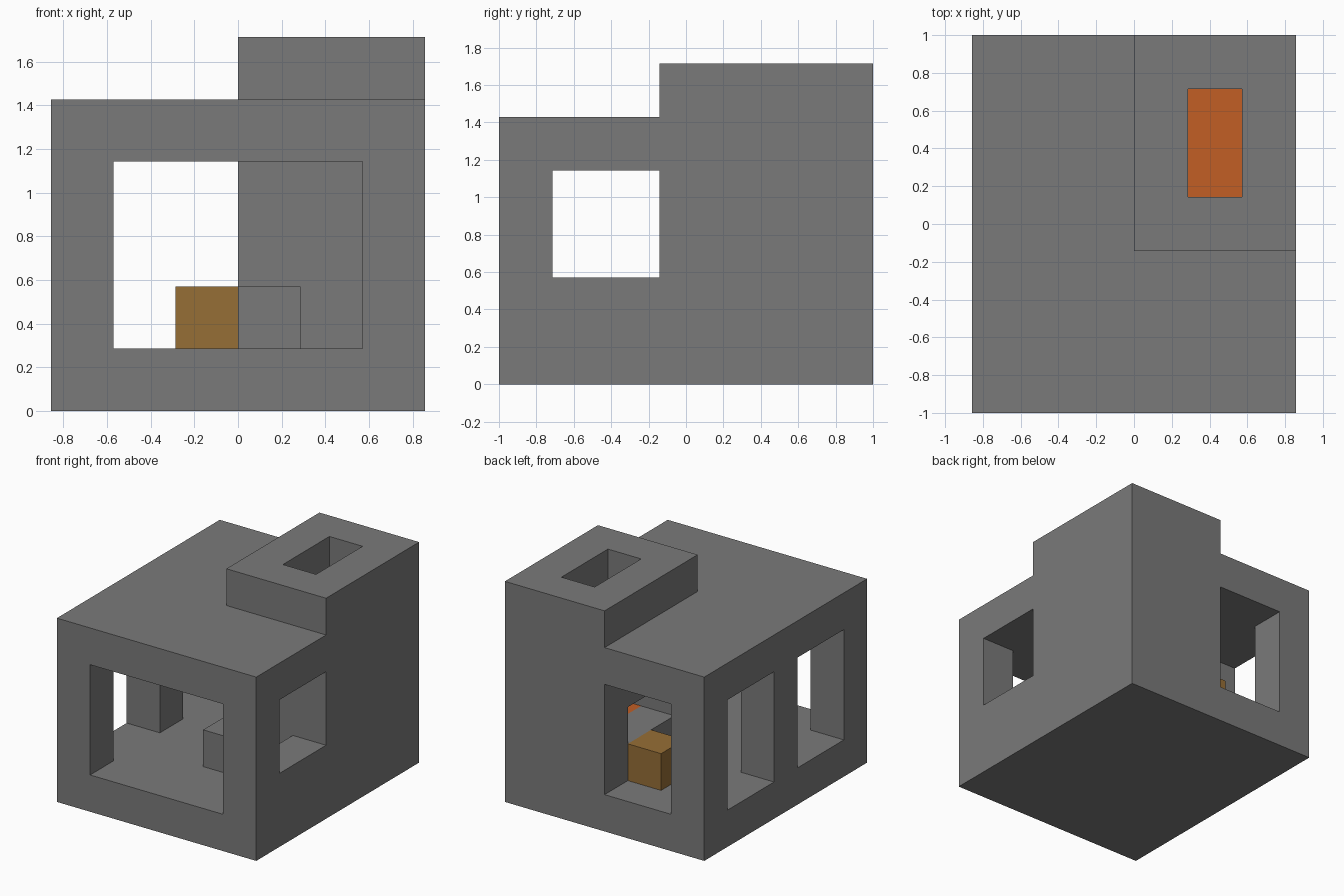
import bpy
import bmesh
import math
from mathutils import Vector

U = 2 / 7          # one building block
NX, NY, NZ = 6, 7, 6

cube = bpy.data.objects.get("Cube")
if cube:
    bpy.data.objects.remove(cube, do_unlink=True)


def make_material(name, rgb):
    mat = bpy.data.materials.new(name)
    mat.use_nodes = True
    color = (*rgb, 1)
    mat.diffuse_color = color
    mat.node_tree.nodes["Principled BSDF"].inputs["Base Color"].default_value = color
    return mat


def cells(x, y, z):
    """All grid cells in a box given as (start, end) pairs."""
    return {(i, j, k) for i in range(*x) for j in range(*y) for k in range(*z)}


def build(name, solid, mat):
    """Skin a set of grid cells with outward faces and merge the flat ones."""
    bm = bmesh.new()
    corners = {}

    def corner(p):
        if p not in corners:
            corners[p] = bm.verts.new(Vector((p[0] - NX / 2, p[1] - NY / 2, p[2])) * U)
        return corners[p]

    for cell in sorted(solid):
        for axis in range(3):
            for side in (0, 1):
                neighbour = list(cell)
                neighbour[axis] += 2 * side - 1
                if tuple(neighbour) in solid:
                    continue
                ring = []
                for b, c in ((0, 0), (1, 0), (1, 1), (0, 1)):
                    p = list(cell)
                    p[axis] += side
                    p[(axis + 1) % 3] += b
                    p[(axis + 2) % 3] += c
                    ring.append(corner(tuple(p)))
                bm.faces.new(ring if side else ring[::-1])
    bmesh.ops.dissolve_limit(bm, angle_limit=math.radians(1),
                             verts=bm.verts[:], edges=bm.edges[:])
    mesh = bpy.data.meshes.new(name)
    bm.to_mesh(mesh)
    bm.free()
    mesh.materials.append(mat)
    obj = bpy.data.objects.new(name, mesh)
    bpy.context.collection.objects.link(obj)


stone = make_material("stone grey", (0.195, 0.195, 0.195))
wood = make_material("wood brown", (0.305, 0.156, 0.037))
glow = make_material("ember orange", (0.539, 0.112, 0.018))

# Hollow house with floor and roof
house = cells((0, 6), (0, 7), (0, 5)) - cells((1, 5), (1, 6), (1, 4))

# Chimney breast rising through the back left corner
house |= cells((3, 6), (3, 7), (1, 6))

# Front opening, back door, two right windows, left window
house -= cells((1, 5), (0, 1), (1, 4))
house -= cells((1, 3), (6, 7), (1, 4))
for start in (1, 4):
    house -= cells((0, 1), (start, start + 2), (1, 4))
house -= cells((5, 6), (1, 3), (2, 4))

# Fireplace mouth and flue, with a pocket for the embers
embers = cells((4, 5), (4, 6), (1, 2))
house -= cells((3, 4), (4, 6), (2, 3))
house -= cells((4, 5), (4, 6), (2, 6)) | embers

build("house", house, stone)
build("embers", embers, glow)

# Loose blocks standing on the floor
build("stone_block", cells((3, 4), (2, 3), (1, 2)), stone)
build("wooden_stool", cells((2, 3), (5, 6), (1, 2)), wood)
